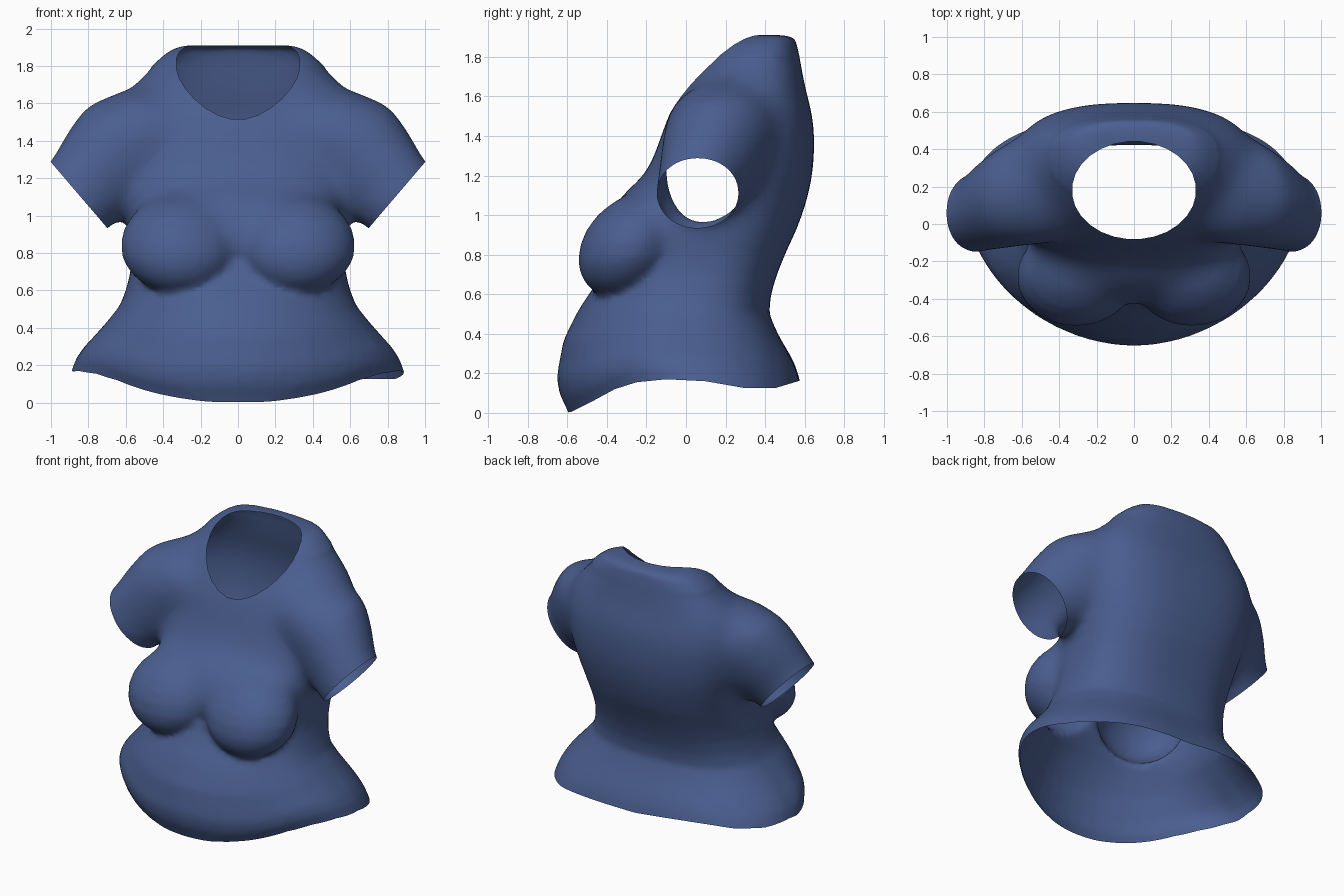
import bpy, bmesh, math
from mathutils import Vector, Matrix

cube = bpy.data.objects.get("Cube")
if cube:
    bpy.data.objects.remove(cube, do_unlink=True)

SIDES = 48
fabric = bpy.data.materials.new("blue fabric")
fabric.use_nodes = True
blue = (0.068, 0.112, 0.275, 1)
fabric.diffuse_color = blue
fabric.node_tree.nodes["Principled BSDF"].inputs["Base Color"].default_value = blue


def interp(table, v):
    """Piecewise linear lookup."""
    for (a, p), (b, q) in zip(table, table[1:]):
        if v <= b:
            return p + (q - p) * max(0, (v - a) / (b - a))
    return table[-1][1]


def power(v, n):
    return math.copysign(abs(v) ** (2 / n), v)


def loft(bm, rings):
    """Closed tube through rings of points."""
    loops = [[bm.verts.new(p) for p in ring] for ring in rings]
    for a, b in zip(loops, loops[1:]):
        for i in range(SIDES):
            j = (i + 1) % SIDES
            bm.faces.new((a[i], a[j], b[j], b[i]))
    bm.faces.new(loops[0][::-1])
    bm.faces.new(loops[-1])


def angles():
    return [2 * math.pi * i / SIDES for i in range(SIDES)]


# Front squareness of the torso by height
squareness = ((0.1, 1.8), (0.35, 1.95), (0.6, 2.1), (0.85, 2.7), (1.3, 2.7), (1.7, 2.2))


def torso_ring(z, w, front, back):
    mid = front + 0.55 * (back - front)
    pts = []
    for t in angles():
        s, c = math.sin(t), math.cos(t)
        n = 2.6 if s > 0 else interp(squareness, z)
        depth = back - mid if s > 0 else mid - front
        pts.append((w * power(c, n), mid + depth * power(s, n), z))
    return pts


bm = bmesh.new()

# Torso: height, half width, front, back
loft(bm, [torso_ring(*r) for r in (
    (-0.05, 0.92, -0.54, 0.6), (0.1, 0.89, -0.595, 0.575), (0.18, 0.865, -0.64, 0.555),
    (0.25, 0.825, -0.655, 0.53), (0.4, 0.71, -0.62, 0.46),
    (0.5, 0.64, -0.56, 0.42), (0.6, 0.6, -0.49, 0.43),
    (0.7, 0.575, -0.43, 0.46), (0.8, 0.57, -0.4, 0.5),
    (0.95, 0.585, -0.37, 0.57), (1.1, 0.61, -0.28, 0.62),
    (1.2, 0.63, -0.21, 0.64), (1.3, 0.64, -0.16, 0.65),
    (1.45, 0.65, -0.11, 0.65), (1.55, 0.64, -0.07, 0.63),
    (1.65, 0.6, -0.01, 0.6), (1.75, 0.51, 0.05, 0.585),
    (1.82, 0.44, 0.11, 0.57), (1.865, 0.39, 0.16, 0.56),
    (1.895, 0.34, 0.22, 0.55), (1.91, 0.28, 0.28, 0.5))])

# Sleeves and bust, mirrored
axis = Vector((0.76, 0, -0.65)).normalized()
across = Vector((0.65, 0, 0.76)).normalized()
cuff = Vector((0.85, 0.05, 1.11))
for side in (1, -1):
    rings = []
    for centre, depth, height in (
            (Vector((0.2, 0.25, 1.5)), 0.27, 0.27),
            (Vector((0.42, 0.21, 1.47)), 0.31, 0.275),
            (Vector((0.62, 0.165, 1.365)), 0.29, 0.3),
            (Vector((0.75, 0.11, 1.225)), 0.25, 0.275),
            (cuff, 0.21, 0.24),
            (cuff + axis * 0.15, 0.2, 0.225)):
        ring = [centre + across * height * math.cos(t)
                + Vector((0, depth * math.sin(t), 0)) for t in angles()]
        rings.append([(p.x * side, p.y, p.z) for p in ring])
    loft(bm, rings)

tilt = Matrix.Rotation(math.radians(-43), 4, 'X')
for centre, size in (((0.31, -0.28, 0.85), (0.32, 0.23, 0.3)),
                     ((-0.31, -0.28, 0.85), (0.32, 0.23, 0.3)),
                     ((0, -0.17, 0.98), (0.55, 0.195, 0.31))):
    place = Matrix.Translation(centre) @ tilt @ Matrix.Diagonal((*size, 1))
    bmesh.ops.create_uvsphere(bm, u_segments=32, v_segments=20, radius=1, matrix=place)

bmesh.ops.recalc_face_normals(bm, faces=bm.faces)
mesh = bpy.data.meshes.new("shirt")
bm.to_mesh(mesh)
bm.free()
shirt = bpy.data.objects.new("shirt", mesh)
bpy.context.collection.objects.link(shirt)

# Fuse the volumes into one soft skin
fuse = shirt.modifiers.new("fuse", 'REMESH')
fuse.mode = 'VOXEL'
fuse.voxel_size = 0.022
soften = shirt.modifiers.new("soften", 'SMOOTH')
soften.factor = 0.5
soften.iterations = 7
graph = bpy.context.evaluated_depsgraph_get()
skin = bpy.data.meshes.new_from_object(shirt.evaluated_get(graph))
shirt.modifiers.clear()
shirt.data = skin
bpy.data.meshes.remove(mesh)
skin.name = "shirt"

bm = bmesh.new()
bm.from_mesh(skin)

# Blend chest and shoulders more the higher they are, short of the neck
for low in (0.8, 0.87, 0.94, 1.0, 1.08):
    band = [v for v in bm.verts if low < v.co.z < 1.8]
    for step in range(9):
        bmesh.ops.smooth_vert(bm, verts=band, factor=0.5,
                              use_axis_x=True, use_axis_y=True, use_axis_z=True)


def cut(point, normal, keep, remove=True):
    """Slice the faces chosen by keep and drop the far side."""
    faces = [f for f in bm.faces if keep(f.calc_center_median())]
    geom = list({v for f in faces for v in f.verts}
                | {e for f in faces for e in f.edges}) + faces
    bmesh.ops.bisect_plane(bm, geom=geom, dist=1e-5, plane_co=point,
                           plane_no=normal, clear_outer=remove)


# Hem and cuff openings
cut((0, 0, 0.1), (0, 0, -1), lambda c: c.z < 0.3)
for side in (1, -1):
    cut((cuff.x * side, cuff.y, cuff.z), (axis.x * side, 0, axis.z),
        lambda c: c.x * side > 0.64 and c.z > 0.75)

# Oval neck opening
planes = []
for i in range(28):
    t = 2 * math.pi * i / 28
    n = Vector((math.cos(t) / 0.33, math.sin(t) / 0.26, 0)).normalized()
    planes.append((Vector((0.33 * math.cos(t), 0.18 + 0.26 * math.sin(t), 0)), n))


def near_neck(c):
    return c.z > 1.4 and (c.x / 0.33) ** 2 + ((c.y - 0.18) / 0.26) ** 2 < 1.3


for p, n in planes:
    cut(p, n, lambda c: near_neck(c) and abs((c - p).dot(n)) < 0.04, remove=False)
hole = [f for f in bm.faces if f.calc_center_median().z > 1.4
        and all((f.calc_center_median() - p).dot(n) < 0 for p, n in planes)]
bmesh.ops.delete(bm, geom=hole, context='FACES')

# Sweep the hem lower at the front, a little higher at the back right
hem = ((-0.7, -0.01), (-0.58, 0.005), (-0.48, 0.055), (-0.36, 0.12), (-0.25, 0.155),
       (-0.1, 0.17), (0.1, 0.16), (0.3, 0.125), (0.45, 0.125), (0.6, 0.17))
for v in bm.verts:
    if v.co.z < 0.55:
        drop = interp(hem, v.co.y) - 0.1 + 0.2 * max(0, -v.co.x) * max(0, v.co.y)
        v.co.z += drop * (0.55 - v.co.z) / 0.45

for f in bm.faces:
    f.smooth = True
    f.material_index = 0
bm.to_mesh(skin)
bm.free()
skin.materials.clear()
skin.materials.append(fabric)
